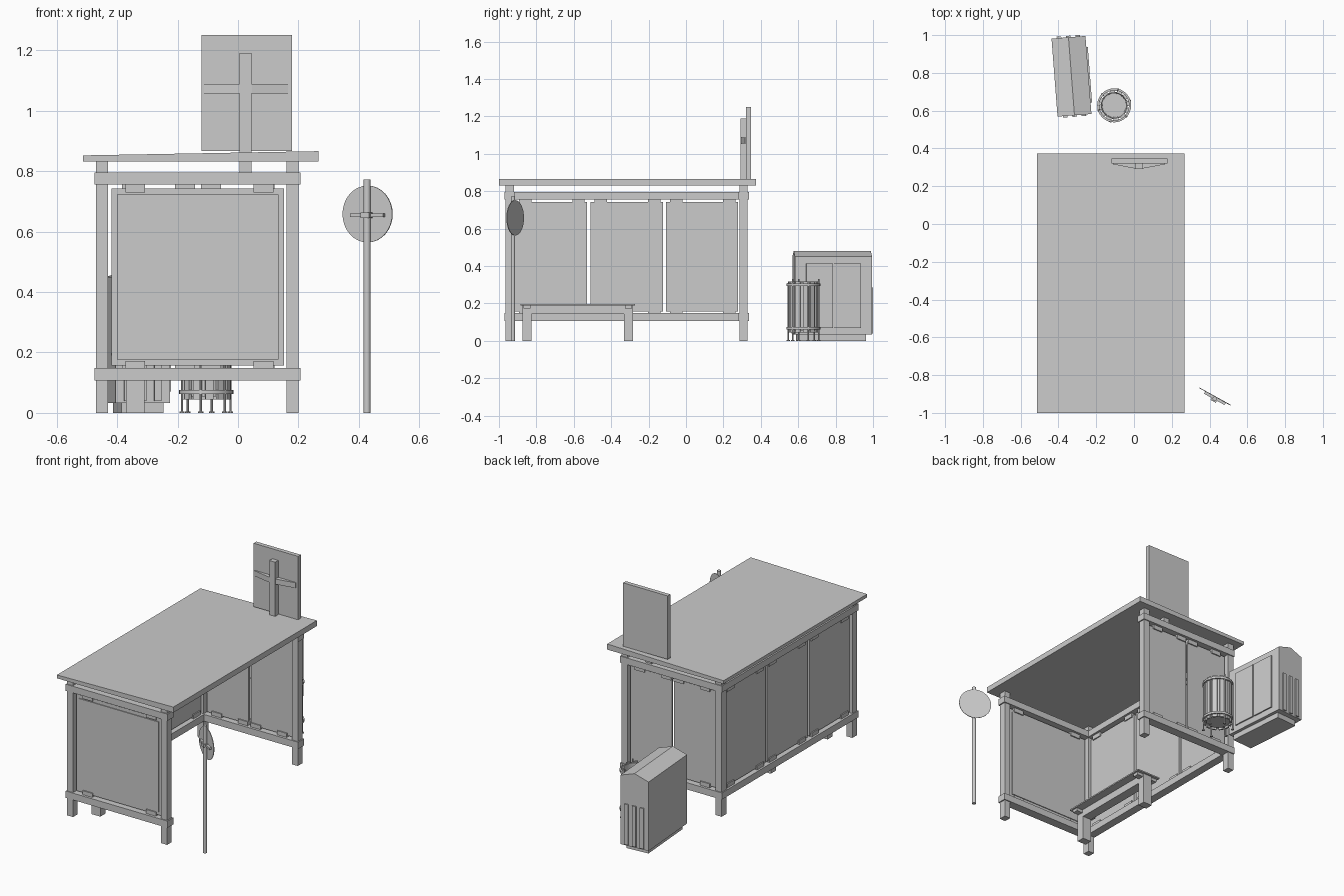
import bpy, bmesh, math
from mathutils import Matrix, Vector

if "Cube" in bpy.data.objects:
    bpy.data.objects.remove(bpy.data.objects["Cube"])


def finish(name, bm, M=None, smooth=False):
    if M:
        bm.transform(M)
    bmesh.ops.recalc_face_normals(bm, faces=bm.faces)
    me = bpy.data.meshes.new(name)
    bm.to_mesh(me)
    bm.free()
    ob = bpy.data.objects.new(name, me)
    bpy.context.collection.objects.link(ob)
    if smooth:
        bpy.context.view_layer.objects.active = ob
        ob.select_set(True)
        bpy.ops.object.shade_smooth_by_angle(angle=math.radians(35))
        ob.select_set(False)
    return ob


def box(name, x, y, z, M=None):
    bm = bmesh.new()
    bmesh.ops.create_cube(bm, size=1)
    for v in bm.verts:
        v.co = [(a[0] + a[1]) / 2 + c * (a[1] - a[0]) for a, c in zip((x, y, z), v.co)]
    return finish(name, bm, M)


def prism(name, pts, vec, M=None):
    # extrude a flat outline along a vector
    bm = bmesh.new()
    f = bm.faces.new([bm.verts.new(p) for p in pts])
    r = bmesh.ops.extrude_face_region(bm, geom=[f])
    bmesh.ops.translate(bm, vec=Vector(vec),
                        verts=[g for g in r["geom"] if isinstance(g, bmesh.types.BMVert)])
    return finish(name, bm, M)


def lathe(name, prof, M, n=32, closed=False):
    # revolve (radius, z) points around z
    bm = bmesh.new()
    rings = [[bm.verts.new((r * math.cos(i * math.tau / n), r * math.sin(i * math.tau / n), z))
              for i in range(n)] for r, z in prof]
    pairs = list(zip(rings, rings[1:])) + ([(rings[-1], rings[0])] if closed else [])
    for a, b in pairs:
        for i in range(n):
            j = (i + 1) % n
            bm.faces.new((a[i], a[j], b[j], b[i]))
    if not closed:
        bm.faces.new(rings[0])
        bm.faces.new(rings[-1])
    return finish(name, bm, M, True)


# shelter posts
for nx, x in (("left", -0.45), ("right", 0.18)):
    for ny, y in (("front", -0.942), ("back", 0.308)):
        box(f"{ny}_{nx}_post", (x - .02, x + .02), (y - .022, y + .022), (0, .832))

# rails on the three closed sides
for nz, z in (("lower", (.107, .148)), ("upper", (.755, .795))):
    box(f"front_{nz}_rail", (-.475, .207), (-.97, -.914), z)
    box(f"back_{nz}_rail", (-.475, .207), (.28, .336), z)
    box(f"left_{nz}_rail", (-.475, -.424), (-.914, .28), z)

# wedge roof
prism("roof", [(-.513, -1, .832), (.267, -1, .832), (.267, -1, .866), (-.513, -1, .852)], (0, 1.373, 0))


# wall panels held by clips at top and bottom
def panel(name, axis, at, a, b, clips):
    def part(n, span, half, z):
        cross = (at - half, at + half)
        x, y = (span, cross) if axis == "x" else (cross, span)
        box(n, x, y, z)
    part(name, (a, b), .006, (.157, .742))
    for i, c in enumerate(clips):
        for nz, z in (("bottom", (.147, .172)), ("top", (.729, .756))):
            part(f"{name}_{nz}_clip_{i}", (c - .033, c + .033), .013, z)


for i, a in enumerate((-.915, -.51, -.108)):
    panel(f"left_panel_{i}", "y", -.45, a, a + .386, (a + .055, a + .34))
panel("back_panel_left", "x", .308, -.418, -.14, (-.35, -.175))
panel("back_panel_right", "x", .308, -.126, .152, (-.09, .087))
panel("front_panel", "x", -.942, -.418, .152, (-.34, .085))
box("front_panel_pane", (-.4, .134), (-.953, -.931), (.177, .722))

# bench
for n, y in (("front", -.85), ("back", -.307)):
    box(f"bench_{n}_leg", (-.37, -.31), (y - .024, y + .024), (0, .146))
    box(f"bench_{n}_support", (-.41, -.27), (y - .018, y + .018), (.172, .191))
box("bench_beam", (-.37, -.31), (-.874, -.283), (.145, .191))
box("bench_seat", (-.42, -.26), (-.885, -.272), (.19, .198))

# roof sign
box("roof_sign_board", (-.12, .178), (.321, .347), (.866, 1.25))
box("roof_sign_post", (.005, .045), (.292, .321), (.795, 1.19))
prism("roof_sign_crossbar", [(-.112, .321, 1.056), (-.112, .316, 1.056), (.003, .294, 1.056),
      (.047, .294, 1.056), (.165, .316, 1.056), (.165, .321, 1.056)], (0, 0, .032))

# round stop sign on a pole
S = Matrix.Translation((.427, -.925, 0)) @ Matrix.Rotation(math.radians(-29), 4, "Z")
lathe("stop_pole", [(.0115, 0), (.0115, .772)], S, 16)
lathe("stop_disc", [(.094, -.002), (.094, .002)],
      S @ Matrix.Translation((-.004, .011, .658)) @ Matrix.Rotation(math.pi / 2, 4, "X"), 32)
box("stop_bracket", (-.062, .062), (-.004, .010), (.648, .66), S)
box("stop_clamp", (-.016, .016), (-.016, .010), (.645, .663), S)

# vending cabinet with gabled top, twin doors and end ribs
C = Matrix.Translation((-.331, .782, 0)) @ Matrix.Rotation(math.radians(4.4), 4, "Z")
w, d = .09, .207
prism("cabinet_body", [(-w, -d, .033), (w, -d, .033), (w, -d, .45), (.0, -d, .48), (-w, -d, .45)],
      (0, 2 * d, 0), C)
box("cabinet_base", (-.07, .07), (-.19, .175), (0, .034), C)
for i, y in enumerate((-.147, .003)):
    box(f"cabinet_door_{i}", (w - .005, w + .008), (y, y + .144), (.07, .413), C)
for s in (-1, 1):
    for i in range(3):
        x = (i - 1) * .05
        ys = sorted((s * (d - .004), s * (d + .008)))
        box(f"cabinet_rib_{i}", (x - .012, x + .012), ys, (.04, .285), C)

# litter bin: liner, hoops, slats and feet
B = Matrix.Translation((-.105, .628, 0))
lathe("bin_liner", [(.068, .055), (.072, .312), (.067, .312), (.063, .065)], B, 32)
for i, z in enumerate((.062, .294)):
    lathe(f"bin_hoop_{i}", [(.078, z), (.09, z), (.09, z + .013), (.078, z + .013)], B, 32, True)
for i in range(12):
    R = B @ Matrix.Rotation(i * math.tau / 12 + .13, 4, "Z")
    box(f"bin_slat_{i}", (.071, .081), (-.013, .013), (.045, .318), R)
for i in range(6):
    R = B @ Matrix.Rotation(i * math.tau / 6 + .3, 4, "Z")
    lathe(f"bin_leg_{i}", [(.004, 0), (.004, .33 if i % 2 else .31)], R @ Matrix.Translation((.084, 0, 0)), 8)
    lathe(f"bin_foot_{i}", [(.009, 0), (.009, .004)], R @ Matrix.Translation((.084, 0, 0)), 8)
